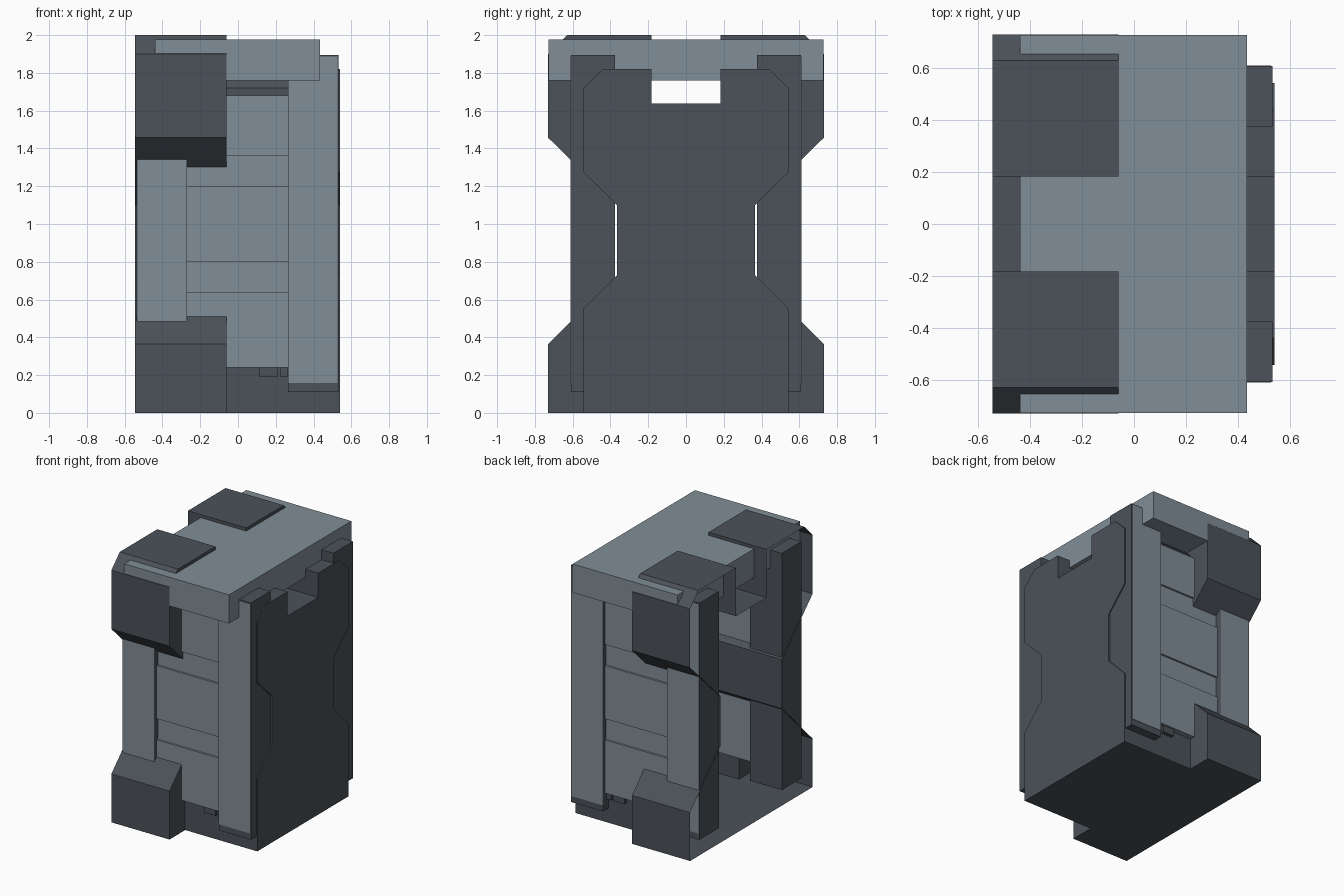
import bpy, bmesh

if "Cube" in bpy.data.objects:
    bpy.data.objects.remove(bpy.data.objects["Cube"])


def material(name, color):
    m = bpy.data.materials.new(name)
    m.diffuse_color = color
    m.use_nodes = True
    m.node_tree.nodes["Principled BSDF"].inputs["Base Color"].default_value = m.diffuse_color
    return m


DARK = material("dark_grey", (0.07, 0.085, 0.10, 1))
LIGHT = material("light_grey", (0.22, 0.27, 0.31, 1))


def finish(name, bm, mat):
    bmesh.ops.recalc_face_normals(bm, faces=bm.faces[:])
    me = bpy.data.meshes.new(name)
    bm.to_mesh(me)
    bm.free()
    me.materials.append(mat)
    ob = bpy.data.objects.new(name, me)
    bpy.context.collection.objects.link(ob)
    return ob


def loft(name, rings, mat, cap_start=True, cap_end=True):
    """Skin a list of (x, [(y, z), ...]) cross-sections along x."""
    bm = bmesh.new()
    loops = [[bm.verts.new((x, y, z)) for y, z in prof] for x, prof in rings]
    n = len(loops[0])
    for a, b in zip(loops, loops[1:]):
        for i in range(n):
            j = (i + 1) % n
            bm.faces.new((a[i], a[j], b[j], b[i]))
    if cap_start:
        bm.faces.new(loops[0])
    if cap_end:
        bm.faces.new(loops[-1])
    bmesh.ops.remove_doubles(bm, verts=bm.verts[:], dist=1e-4)
    return finish(name, bm, mat)


def box(name, x0, x1, y0, y1, z0, z1, mat):
    rect = [(y0, z0), (y1, z0), (y1, z1), (y0, z1)]
    return loft(name, [(x0, rect), (x1, rect)], mat)


def symmetric(half):
    return half + [(-y, z) for y, z in reversed(half)]


# Hull: thin pinched shell, wide on the left, narrow on the right, open at -x
wide = symmetric([(.73, 0), (.73, .365), (.365, .73), (.365, 1.1), (.73, 1.457),
                  (.73, 1.9), (.63, 2), (.183, 2), (.183, 1.637)])
narrow = symmetric([(.543, 0), (.543, .55), (.365, .73), (.365, 1.1), (.543, 1.275),
                    (.543, 1.72), (.44, 1.82), (.183, 1.82), (.183, 1.637)])
loft("hull_shell", [(-.545, wide), (-.06, wide), (-.06, narrow), (.541, narrow)],
     DARK, cap_start=False)

# Lid slab
box("lid_slab", -.44, .435, -.728, .728, 1.76, 1.976, LIGHT)

for side, s in (("front", -1), ("back", 1)):
    # Corner posts with light outer covers
    for end, x0, x1, in (("left", -.537, -.27), ("right", .266, .533)):
        box(f"{side}_{end}_post", x0, x1, s * .375, s * .608, .11, 1.895, DARK)
        c0, c1 = (x0 + .006, x1) if end == "left" else (x0, x1 - .006)
        box(f"{side}_{end}_post_cover", c0, c1, s * .6, s * .611, .157, 1.888, LIGHT)

    # Side panel with two shallow recessed bands
    out, rec = .585, .57
    prof = [(.40, .24), (out, .24), (out, .64), (rec, .64), (rec, .80), (out, .80),
            (out, 1.2), (rec, 1.2), (rec, 1.36), (out, 1.36), (out, 1.68), (.40, 1.68)]
    prof = [(s * y, z) for y, z in prof]
    loft(f"{side}_panel", [(-.27, prof), (.266, prof)], LIGHT)

    # Small lugs under the panel
    for i, (x0, x1) in enumerate(((.115, .21), (.225, .262))):
        box(f"{side}_panel_lug_{i}", x0, x1, s * .5, s * .57, .19, .245, DARK)
